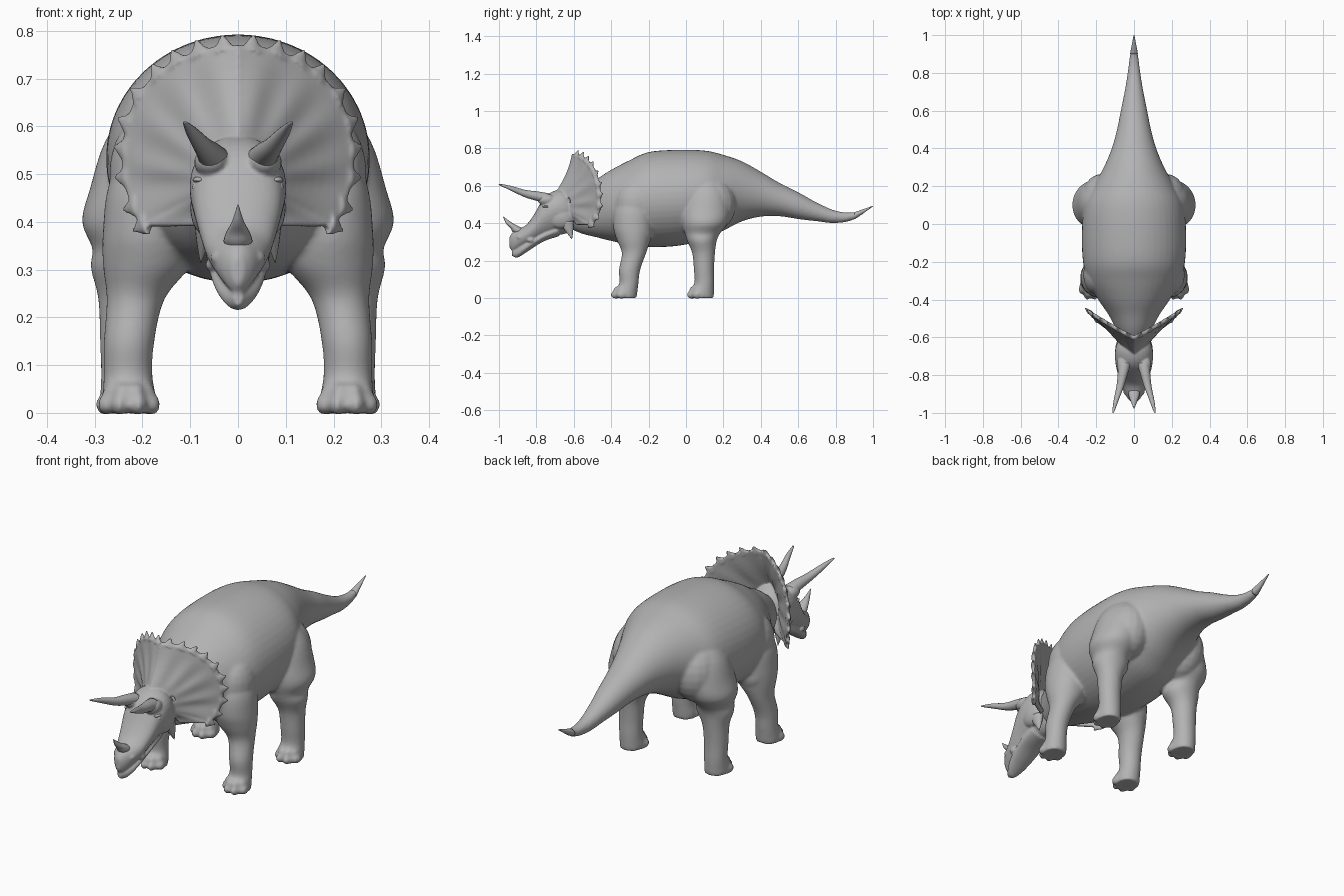
import bpy, bmesh, math
from mathutils import Vector, Matrix

cube = bpy.data.objects.get("Cube")
if cube:
    bpy.data.objects.remove(cube, do_unlink=True)

GREY = (0.45, 0.45, 0.45, 1.0)
skin = bpy.data.materials.new("grey skin")
skin.use_nodes = True
skin.diffuse_color = GREY
skin.node_tree.nodes["Principled BSDF"].inputs["Base Color"].default_value = GREY


def spline(points, steps):
    """Smooth curve through tuples of any length."""
    pts = [Vector(p) for p in points]
    out = []
    for i in range(len(pts) - 1):
        a, b = pts[max(i - 1, 0)], pts[i]
        c, d = pts[i + 1], pts[min(i + 2, len(pts) - 1)]
        for s in range(steps):
            t = s / steps
            out.append(0.5 * (2 * b + (c - a) * t + (2 * a - 5 * b + 4 * c - d) * t * t
                              + (3 * b - a - 3 * c + d) * t ** 3))
    return out + [pts[-1]]


def bridge(bm, rings):
    """Skin closed rings of points and cap both ends."""
    rings = [[bm.verts.new(p) for p in ring] for ring in rings]
    count = len(rings[0])
    for r, s in zip(rings, rings[1:]):
        for k in range(count):
            j = (k + 1) % count
            bm.faces.new((r[k], r[j], s[j], s[k]))
    bm.faces.new(rings[0])
    bm.faces.new(rings[-1])


def loft(bm, stations, along, side=1, taper=0.0, steps=4, sides=32):
    """Skin oval rings; a station is x, y, z, half width, half depth."""
    rings = []
    for x, y, z, a, b in spline(stations, steps):
        ring = []
        for k in range(sides):
            ang = math.tau * k / sides
            u, v = math.cos(ang) * (1 + taper * math.sin(ang)) * a, math.sin(ang) * b
            p = (x + u, y, z + v) if along == "Y" else (x + u, y + v, z)
            ring.append((p[0] * side, p[1], p[2]))
        rings.append(ring)
    bridge(bm, rings)


def ball(bm, place, size):
    matrix = Matrix.Translation(place) @ Matrix.Diagonal((*size, 1))
    bmesh.ops.create_uvsphere(bm, u_segments=20, v_segments=12, radius=1, matrix=matrix)


def finish(name, bm, voxel=0, smooth=0):
    """Make the object; a voxel size fuses its overlapping volumes."""
    bmesh.ops.recalc_face_normals(bm, faces=bm.faces)
    mesh = bpy.data.meshes.new(name)
    bm.to_mesh(mesh)
    bm.free()
    mesh.materials.append(skin)
    mesh.shade_smooth()
    obj = bpy.data.objects.new(name, mesh)
    bpy.context.collection.objects.link(obj)
    if voxel:
        fuse = obj.modifiers.new("fuse", "REMESH")
        fuse.mode, fuse.voxel_size, fuse.use_smooth_shade = "VOXEL", voxel, True
        soften = obj.modifiers.new("soften", "SMOOTH")
        soften.factor, soften.iterations = 0.5, smooth


def section(y, top, bottom, half_width):
    return (0, y, (top + bottom) / 2, half_width, (top - bottom) / 2)


# Trunk and tail: y, top, bottom, half width
trunk = [section(*s) for s in (
    (-.64, .53, .38, .06), (-.56, .59, .345, .095), (-.48, .635, .325, .135),
    (-.4, .685, .305, .19), (-.3, .737, .283, .245), (-.2, .78, .272, .27),
    (-.05, .792, .278, .276), (.1, .788, .31, .262), (.2, .765, .36, .215),
    (.3, .73, .41, .16), (.4, .675, .435, .118), (.5, .615, .437, .09),
    (.6, .565, .422, .07), (.7, .51, .41, .05), (.8, .467, .40, .034),
    (.9, .458, .42, .021), (1, .493, .489, .002))]

# Legs, from the hidden top down to the sole
front_leg = [
    (.16, -.27, .57, .06, .06), (.185, -.28, .48, .085, .10), (.187, -.283, .38, .096, .106),
    (.191, -.28, .31, .092, .09), (.214, -.278, .24, .061, .065), (.228, -.302, .15, .053, .057),
    (.23, -.305, .08, .051, .051), (.228, -.32, .03, .057, .06), (.228, -.322, 0, .057, .058)]
hind_leg = [
    (.15, .11, .65, .07, .06), (.18, .11, .57, .098, .11), (.2, .105, .47, .11, .13),
    (.215, .1, .4, .112, .122), (.221, .088, .345, .084, .094), (.219, .085, .305, .09, .079),
    (.23, .094, .24, .063, .061), (.233, .096, .15, .056, .054), (.233, .098, .08, .054, .053),
    (.232, .084, .03, .057, .066), (.232, .084, 0, .057, .064)]

bm = bmesh.new()
loft(bm, trunk, "Y", steps=5, sides=48)
for side in (-1, 1):
    for leg in (front_leg, hind_leg):
        loft(bm, leg, "Z", side)
        x, y = leg[-1][:2]
        # Toes fan around the front of the foot, each with a knuckle behind
        for turn in (-66, -22, 22, 66):
            a = math.radians(turn)
            for reach, height in ((.058, .017), (.044, .042)):
                toe = (side * (x + reach * .9 * math.sin(a)), y - reach * math.cos(a), height)
                ball(bm, toe, (.018, .027, .022))
    # Shoulder muscle, elbow and rump
    ball(bm, (side * .18, -.27, .5), (.09, .11, .13))
    ball(bm, (side * .19, -.225, .35), (.07, .045, .07))
    ball(bm, (side * .165, .13, .5), (.115, .137, .15))
finish("body", bm, .008, 6)

bm = bmesh.new()
loft(bm, trunk[-2:], "Y", steps=8)
finish("tail_tip", bm)

# Head: skull, beak, lower jaw and frill fused
bm = bmesh.new()
loft(bm, [section(*s) for s in (
    (-.57, .50, .38, .06), (-.64, .572, .345, .092), (-.70, .574, .335, .1),
    (-.76, .535, .315, .093), (-.81, .45, .295, .079), (-.85, .395, .28, .067),
    (-.89, .37, .262, .052), (-.925, .352, .25, .032), (-.944, .325, .27, .012))],
    "Y", taper=.15)
loft(bm, [section(*s) for s in (
    (-.68, .4, .33, .065), (-.76, .36, .303, .067), (-.83, .32, .26, .058),
    (-.875, .29, .23, .045), (-.905, .27, .215, .028), (-.93, .255, .225, .01))], "Y")
for side in (-1, 1):
    ball(bm, (side * .056, -.745, .525), (.036, .05, .032))   # brow
    ball(bm, (side * .066, -.67, .43), (.034, .07, .06))      # cheek
    ball(bm, (side * .042, -.885, .325), (.015, .022, .016))  # nostril swelling
    ball(bm, (side * .054, -.83, .31), (.014, .02, .014))     # mouth corner

# Frill: a sheet folded along the middle, from the skull to a curved rim
half_rim = spline([
    (0, -.60, .77), (.07, -.565, .762), (.14, -.525, .733), (.195, -.492, .685),
    (.23, -.47, .62), (.243, -.46, .54), (.235, -.466, .47), (.208, -.497, .4),
    (.19, -.515, .391), (.09, -.58, .391)], 6)
rim = [Vector((-p.x, p.y, p.z)) for p in reversed(half_rim[1:])] + half_rim
ROWS = 8
THICK = Vector((0, .011, 0))


def root(p):
    return Vector((p.x * .36, -.685 + abs(p.x) * .3, .49 + (p.z - .49) * .28))


columns = []
for i, p in enumerate(rim):
    column = []
    for r in range(ROWS + 1):
        t = r / ROWS
        point = root(p).lerp(p, t)
        point.y += (.01 + .003 * math.cos(i * math.tau / 9)) * math.sin(math.pi * t)
        column.append(point)
    columns.append([q - THICK for q in column] + [q + THICK for q in reversed(column)])
bridge(bm, columns)

# Pointed studs evenly spaced along the rim
lengths = [0]
for p, q in zip(half_rim, half_rim[1:]):
    lengths.append(lengths[-1] + (q - p).length)
STUDS = 10
for n in range(STUDS):
    target = lengths[-9] * (n + .5) / (STUDS - .5)
    i = min(range(1, len(lengths) - 1), key=lambda k: abs(lengths[k] - target))
    out = (half_rim[i] - root(half_rim[i])).normalized()
    run = (half_rim[i + 1] - half_rim[i - 1]).normalized()
    face = out.cross(run).normalized()
    run = face.cross(out)
    for side in (-1, 1):
        turn = Matrix((run, face, out)).transposed().to_4x4()
        place = Matrix.Translation(half_rim[i] + out * .006) @ turn
        place = Matrix.Diagonal((side, 1, 1, 1)) @ place @ Matrix.Diagonal((1, .5, 1, 1))
        bmesh.ops.create_cone(bm, cap_ends=True, segments=16, radius1=.027,
                              radius2=.004, depth=.042, matrix=place)
finish("head_and_frill", bm, .005, 3)

# Eyes with lid ridges
bm = bmesh.new()
for side in (-1, 1):
    ball(bm, (side * .084, -.742, .472), (.012, .016, .013))
    ball(bm, (side * .081, -.742, .488), (.014, .026, .007))
finish("eyes", bm)

# Horns and cheek spikes
bm = bmesh.new()
for side in (-1, 1):
    loft(bm, [(.05, -.735, .53, .034, .03), (.059, -.79, .543, .027, .026),
              (.073, -.86, .558, .02, .02), (.095, -.935, .586, .013, .013),
              (.11, -.995, .606, .005, .004), (.112, -1, .607, .001, .001)],
         "Y", side, sides=20)
finish("brow_horns", bm)

bm = bmesh.new()
loft(bm, [(0, -.885, .33, .01, .015), (0, -.892, .355, .029, .036),
          (0, -.91, .375, .026, .03), (0, -.945, .4, .013, .018),
          (0, -.978, .436, .001, .001)], "Z", sides=20)
finish("nose_horn", bm)

bm = bmesh.new()
for side in (-1, 1):
    loft(bm, [(.068, -.64, .41, .025, .04), (.073, -.625, .36, .014, .022),
              (.078, -.61, .315, .001, .001)], "Z", side, sides=16)
finish("cheek_spikes", bm)
